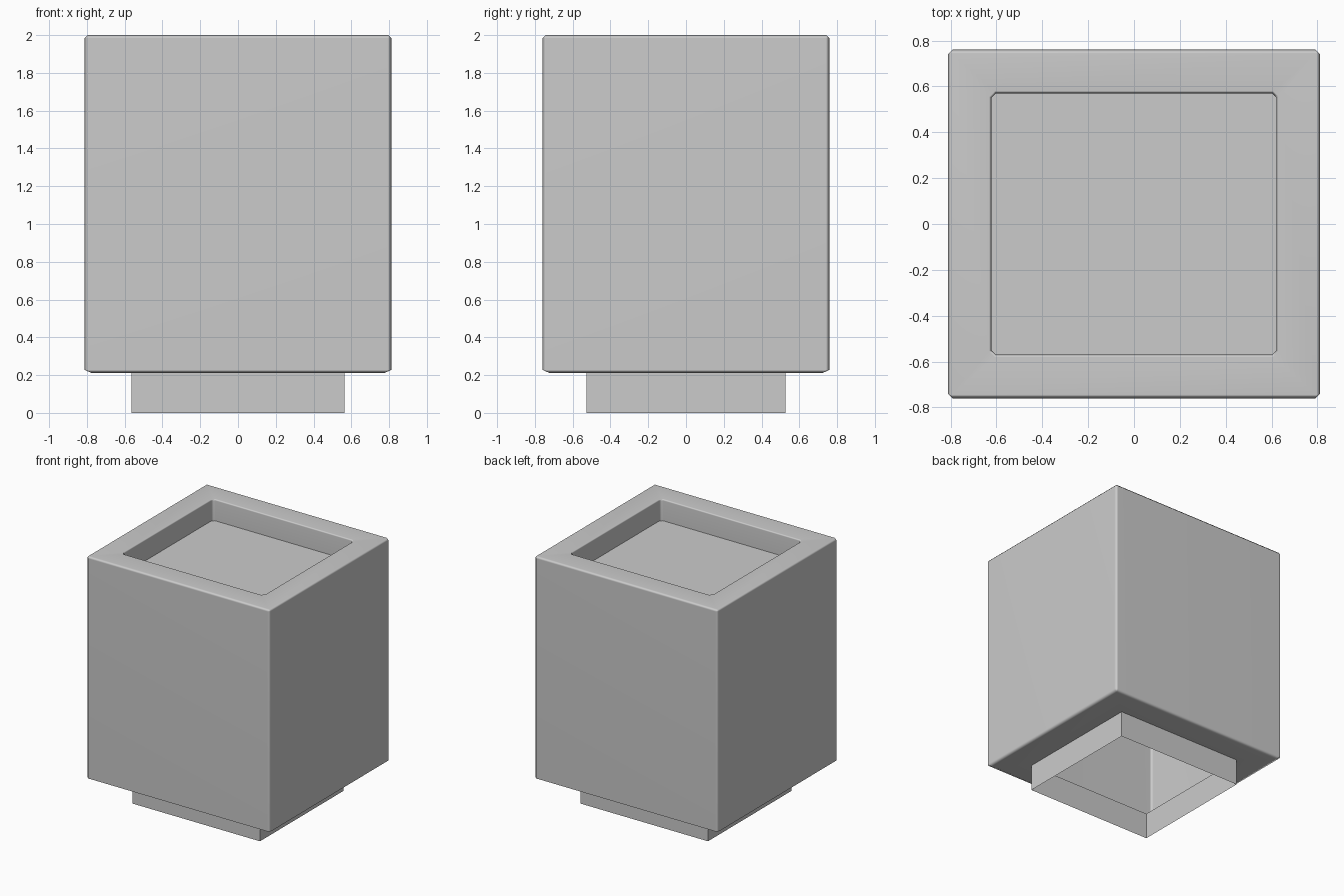
import bpy, bmesh, math

cube = bpy.data.objects.get("Cube")
if cube:
    bpy.data.objects.remove(cube, do_unlink=True)

grey = bpy.data.materials.new("plain_grey")
grey.use_nodes = True
colour = (0.6, 0.6, 0.6, 1)
grey.diffuse_color = colour
grey.node_tree.nodes["Principled BSDF"].inputs["Base Color"].default_value = colour


def ring(bm, hx, hy, z, cut):
    """Rectangle outline with its four corners cut off by the given amount."""
    points = []
    for sx, sy in ((1, 1), (-1, 1), (-1, -1), (1, -1)):
        pair = [(sx * hx, sy * (hy - cut), z), (sx * (hx - cut), sy * hy, z)]
        points += pair if sx * sy > 0 else pair[::-1]
    return [bm.verts.new(p) for p in points]


def loft(name, sections, close_end=False):
    """Skin a stack of outlines, optionally closing the last one."""
    bm = bmesh.new()
    rings = [ring(bm, *s) for s in sections]
    for a, b in zip(rings, rings[1:]):
        for i in range(len(a)):
            j = (i + 1) % len(a)
            bm.faces.new((a[i], a[j], b[j], b[i]))
    if close_end:
        bm.faces.new(rings[-1])
    bmesh.ops.remove_doubles(bm, verts=bm.verts, dist=0.0001)
    mesh = bpy.data.meshes.new(name)
    bm.to_mesh(mesh)
    bm.free()
    mesh.materials.append(grey)
    obj = bpy.data.objects.new(name, mesh)
    bpy.context.collection.objects.link(obj)
    bpy.ops.object.select_all(action="DESELECT")
    bpy.context.view_layer.objects.active = obj
    obj.select_set(True)
    bpy.ops.object.shade_smooth_by_angle(angle=math.radians(75))
    normals = obj.modifiers.new("flat_panels", "WEIGHTED_NORMAL")
    normals.keep_sharp = True
    return obj


# Half sizes of the body, the top recess and the open foot
bx, by = 0.812, 0.76
rx, ry = 0.632, 0.58
fx, fy = 0.564, 0.528
top, bottom, floor = 2.0, 0.212, 1.83
edge, under, lip = 0.016, 0.035, 0.01

# Hollow body: underside, walls, rim, then the sunken tray
loft("body", [
    (fx, fy, bottom, 0),
    (bx - under, by - under, bottom, 0),
    (bx, by, bottom + edge, 0.02),
    (bx, by, top - edge, 0.02),
    (bx - edge, by - edge, top, 0),
    (rx, ry, top, 0.025),
    (rx - lip, ry - lip, top - lip, 0.02),
    (rx - lip, ry - lip, floor, 0.02),
], close_end=True)

# Foot: a plain open skirt below the body
loft("foot", [(fx, fy, 0, 0), (fx, fy, bottom, 0)])
